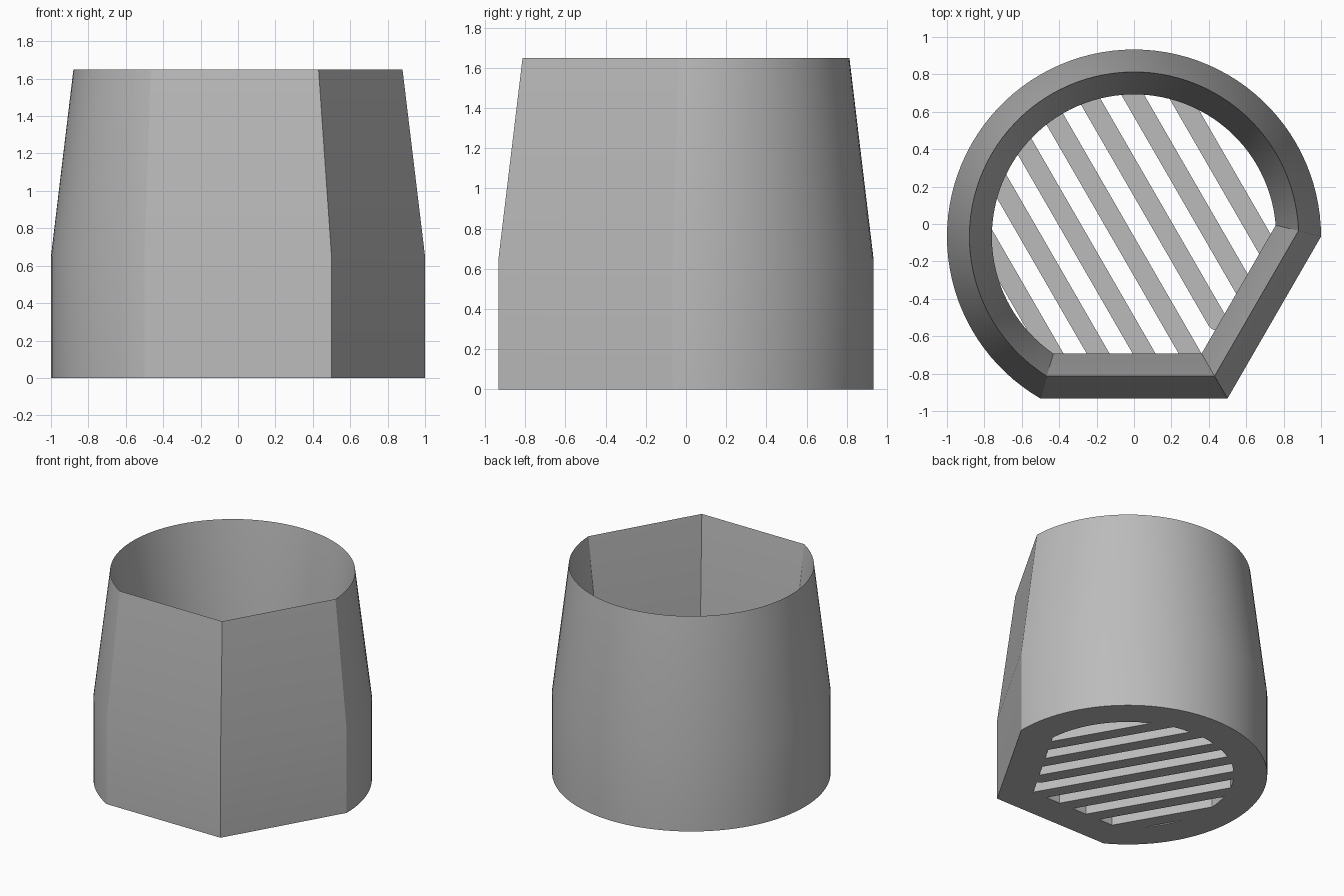
import bpy, bmesh
from math import sin, cos, asin, pi, sqrt, radians
from mathutils import Vector

cube = bpy.data.objects.get("Cube")
if cube:
    bpy.data.objects.remove(cube, do_unlink=True)

grey = bpy.data.materials.new("matte grey")
grey.use_nodes = True
COLOUR = (0.5, 0.5, 0.5, 1)
grey.diffuse_color = COLOUR
grey.node_tree.nodes["Principled BSDF"].inputs["Base Color"].default_value = COLOUR

CENTRE = Vector((0, -0.067, 0))   # centre of the round part
FLAT = sqrt(3) / 2                # distance from centre to the two flat sides
ARC_STEPS = 72


def outline(inset, z):
    """Round outline with two hexagon sides, moved inwards by inset."""
    r, flat = 1 - inset, FLAT - inset
    end = pi + asin(flat / r)
    start = 10 * pi / 3 - end - 2 * pi
    points = []
    for i in range(ARC_STEPS + 1):
        a = start + (end - start) * i / ARC_STEPS
        points.append(CENTRE + Vector((r * cos(a), r * sin(a), z)))
    points.append(CENTRE + Vector((flat / FLAT / 2, -flat, z)))
    return points


def finish(name, bm):
    bmesh.ops.recalc_face_normals(bm, faces=bm.faces)
    mesh = bpy.data.meshes.new(name)
    bm.to_mesh(mesh)
    bm.free()
    mesh.materials.append(grey)
    obj = bpy.data.objects.new(name, mesh)
    bpy.context.collection.objects.link(obj)
    bpy.ops.object.select_all(action='DESELECT')
    obj.select_set(True)
    bpy.context.view_layer.objects.active = obj
    bpy.ops.object.shade_smooth_by_angle(angle=radians(25))
    return obj


# Wall: straight base, both sides tapering to a sharp rim
bm = bmesh.new()
section = [(0, 0), (0, 0.65), (0.12, 1.65), (0.24, 0.65), (0.24, 0)]
rings = [[bm.verts.new(p) for p in outline(d, z)] for d, z in section]
for lower, upper in zip(rings, rings[1:] + rings[:1]):
    n = len(lower)
    for i in range(n):
        j = (i + 1) % n
        bm.faces.new((lower[i], lower[j], upper[j], upper[i]))
finish("tapered_wall", bm)

# Floor grate: seven diagonal round-ended bars let into the wall
ALONG = Vector((0.5, -FLAT, 0))
ACROSS = Vector((FLAT, 0.5, 0))
PITCH, HALF_WIDTH, THICKNESS = 0.213, 0.053, 0.1


def bar(name, offset, back, front):
    bm = bmesh.new()
    rim = []
    for end, turn in ((front, 0), (back, pi)):
        for i in range(13):
            a = turn + pi * i / 12
            p = ACROSS * (offset + HALF_WIDTH * cos(a))
            p += ALONG * (end + HALF_WIDTH * sin(a))
            rim.append(bm.verts.new(CENTRE + p))
    face = bm.faces.new(rim)
    grown = bmesh.ops.extrude_face_region(bm, geom=[face], use_keep_orig=True)
    top = [g for g in grown["geom"] if isinstance(g, bmesh.types.BMVert)]
    bmesh.ops.translate(bm, verts=top, vec=(0, 0, THICKNESS))
    finish(name, bm)


for k in range(-3, 4):
    offset = -0.053 + PITCH * k
    reach = sqrt(0.88 ** 2 - offset ** 2)
    front = min(reach, (FLAT - 0.12 - abs(offset) / 2) / FLAT)
    if offset < 0:
        front = min(reach, (FLAT - 0.12 + offset / 2) / FLAT)
    if k == 1:
        front = 0.61              # this bar stops short, showing its round end
    bar(f"grate_bar_{k + 4}", offset, -reach, front)
